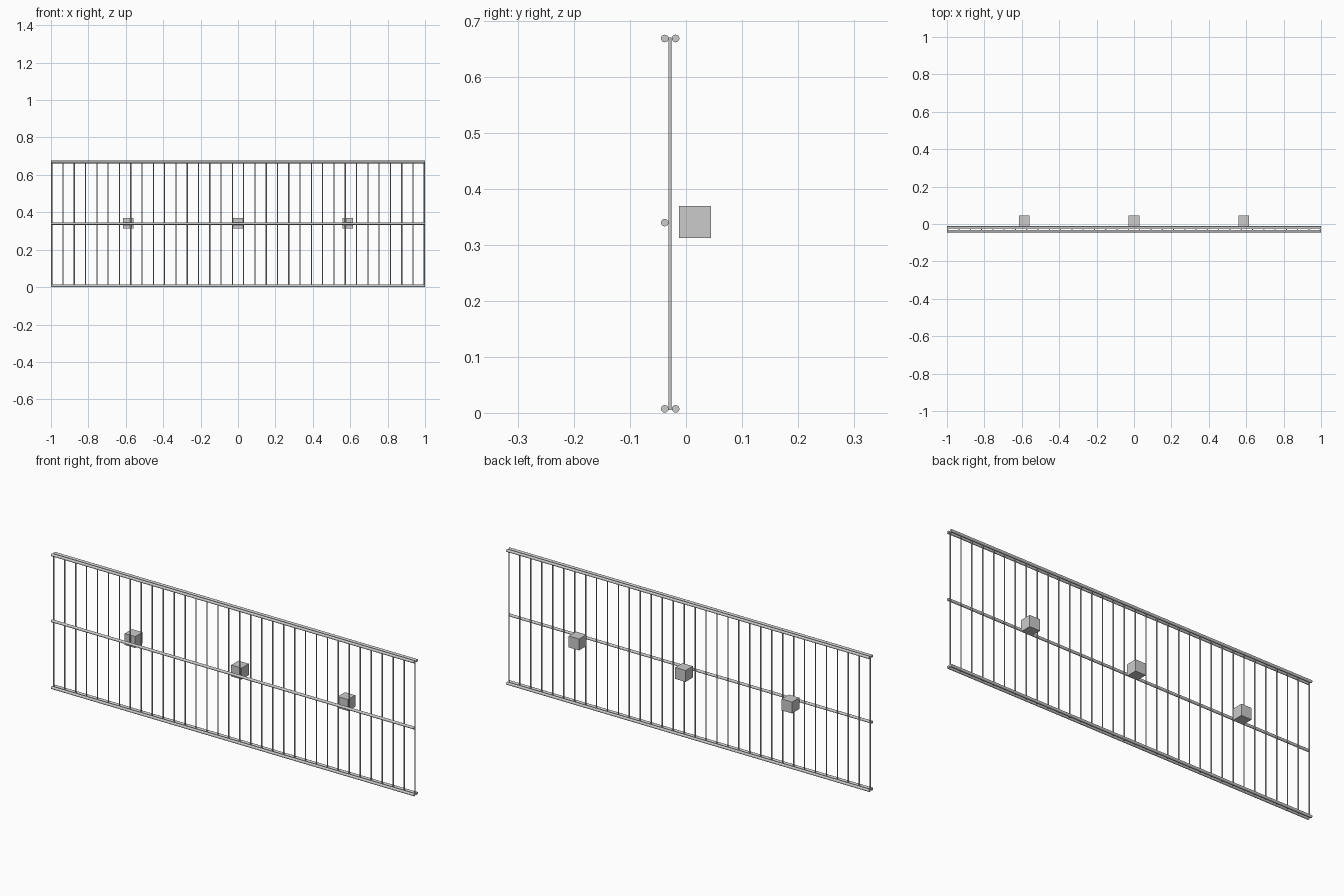
import bpy
import math

if "Cube" in bpy.data.objects:
    bpy.data.objects.remove(bpy.data.objects["Cube"])

RAIL_R, BAR_R = 0.0068, 0.003
FRONT_Y, BACK_Y, BAR_Y = -0.038, -0.0185, -0.0285
LOW_Z, MID_Z, TOP_Z = 0.0072, 0.34, 0.669


def rod(name, radius, length, loc, rot=(0, 0, 0), sides=16):
    bpy.ops.mesh.primitive_cylinder_add(vertices=sides, radius=radius, depth=length,
                                        location=loc, rotation=rot)
    ob = bpy.context.object
    ob.name = name
    bpy.ops.object.shade_smooth_by_angle(angle=math.radians(40))
    return ob


# Horizontal rails: pairs at top and bottom, a single one in the middle
rails = [("bottom_front_rail", FRONT_Y, LOW_Z), ("bottom_back_rail", BACK_Y, LOW_Z),
         ("middle_rail", FRONT_Y, MID_Z),
         ("top_front_rail", FRONT_Y, TOP_Z), ("top_back_rail", BACK_Y, TOP_Z)]
for name, y, z in rails:
    rod(name, RAIL_R, 2.0, (0, y, z), (0, math.pi / 2, 0))

# Thin vertical bars held between the rail pairs
COUNT = 34
for i in range(COUNT):
    x = -0.996 + 1.992 * i / (COUNT - 1)
    rod(f"vertical_bar_{i + 1}", BAR_R, TOP_Z - LOW_Z + 0.004,
        (x, BAR_Y, (TOP_Z + LOW_Z) / 2), sides=12)

# Mounting blocks behind the middle rail
for i, x in enumerate((-0.587, 0, 0.587)):
    bpy.ops.mesh.primitive_cube_add(size=0.057, location=(x, 0.0158, 0.341))
    bpy.context.object.name = f"mounting_block_{i + 1}"
